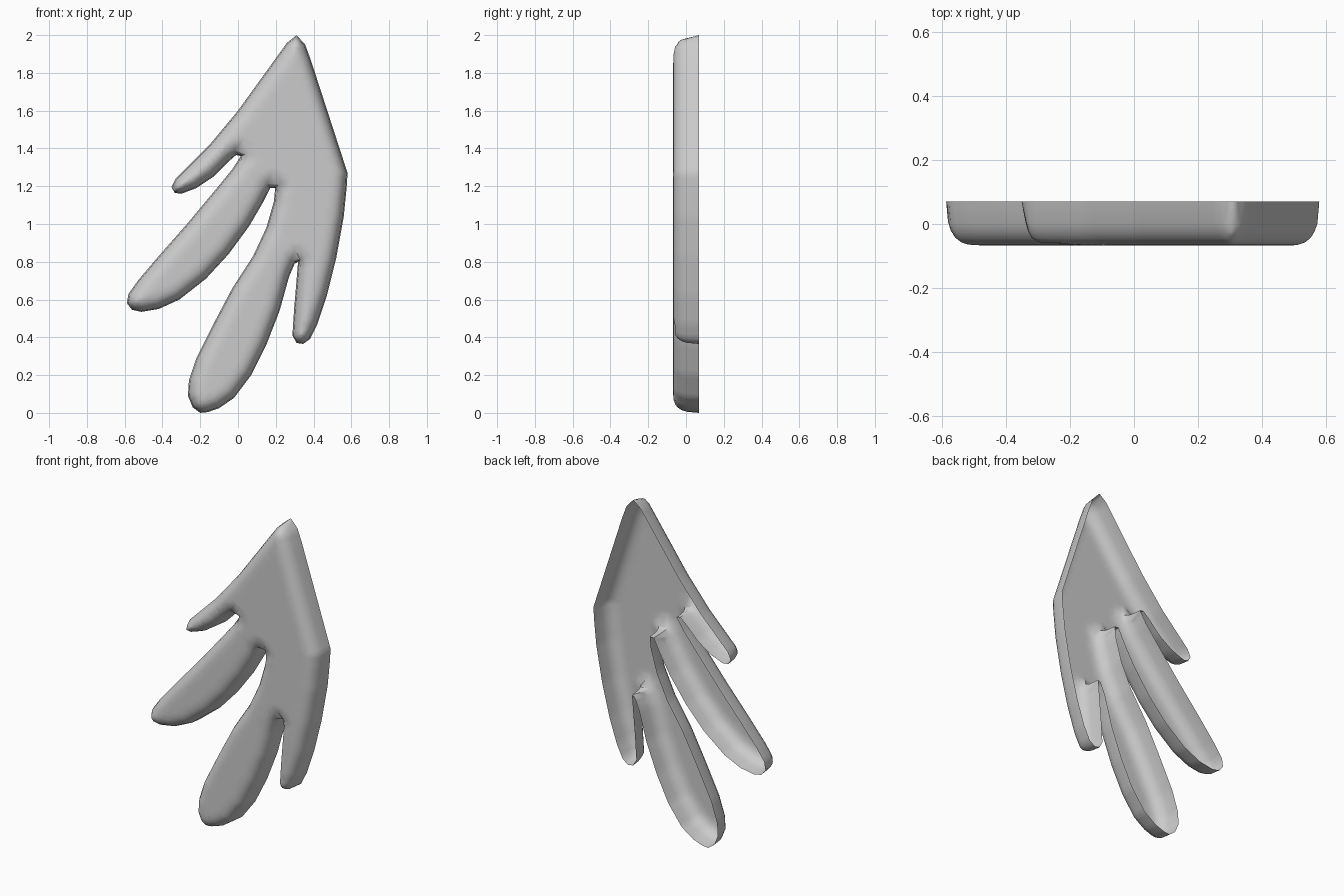
import bpy, math
from mathutils import Vector
from mathutils.geometry import delaunay_2d_cdt

if "Cube" in bpy.data.objects:
    bpy.data.objects.remove(bpy.data.objects["Cube"])

# Front silhouette (x, z), grouped by part, clockwise from the tip
tip_edge = [(.31, 2), (.355, 1.95), (.385, 1.87), (.58, 1.27)]
right_finger = [(.575, 1.19), (.56, 1.04), (.52, .82), (.47, .62), (.42, .47), (.38, .39),
                (.345, .365), (.31, .37), (.288, .41), (.297, .55), (.318, .80), (.3, .79)]
long_finger = [(.27, .72), (.22, .54), (.15, .36), (.07, .2), (-.02, .08), (-.1, .025),
               (-.16, .004), (-.2, 0), (-.24, .03), (-.265, .09), (-.26, .17), (-.22, .29),
               (-.13, .47), (-.03, .66), (.08, .83), (.15, .98), (.19, 1.12), (.197, 1.19)]
middle_finger = [(.17, 1.19), (.13, 1.11), (.06, .99), (-.05, .84), (-.17, .71), (-.31, .6),
                 (-.42, .55), (-.51, .535), (-.56, .545), (-.588, .58), (-.58, .63),
                 (-.53, .7), (-.42, .83), (-.27, 1.0), (-.12, 1.18), (-.03, 1.29), (.015, 1.36)]
small_finger = [(-.01, 1.365), (-.05, 1.33), (-.13, 1.25), (-.22, 1.19), (-.3, 1.16),
                (-.335, 1.165), (-.352, 1.195), (-.33, 1.24), (-.27, 1.3), (-.15, 1.42),
                (0, 1.6), (.13, 1.78), (.26, 1.96)]
corners = [Vector(p) for p in
           (tip_edge + right_finger + long_finger + middle_finger + small_finger)[::-1]]

# Depth of the shell as a function of distance from the rim
PROFILE = [(0, .07), (.006, 0), (.015, -.025), (.028, -.045), (.045, -.058),
           (.065, -.065), (.09, -.068), (9, -.068)]


def depth(d):
    for (d0, y0), (d1, y1) in zip(PROFILE, PROFILE[1:]):
        if d <= d1:
            return y0 + (y1 - y0) * (d - d0) / (d1 - d0)


def rim_distance(p):
    best = 9
    for a, b in zip(corners, corners[1:] + corners[:1]):
        ab = b - a
        t = max(0, min(1, (p - a).dot(ab) / ab.length_squared))
        best = min(best, (p - a - ab * t).length)
    return best


def inside(p):
    odd = False
    for a, b in zip(corners, corners[1:] + corners[:1]):
        if (a.y > p.y) != (b.y > p.y) and p.x < a.x + (p.y - a.y) * (b.x - a.x) / (b.y - a.y):
            odd = not odd
    return odd


# Rim resampled to short segments
rim = []
for a, b in zip(corners, corners[1:] + corners[:1]):
    n = max(1, math.ceil((b - a).length / .03))
    rim += [a.lerp(b, i / n) for i in range(n)]
count = len(rim)
points = list(rim)

# Rounded-edge rings stepping inward
for offset, _ in PROFILE[1:-1]:
    for i, p in enumerate(rim):
        t = (rim[(i + 1) % count] - rim[i - 1]).normalized()
        q = p + Vector((-t.y, t.x)) * offset
        if inside(q) and rim_distance(q) > offset * .85:
            points.append(q)

# Interior grid
for i in range(-24, 25):
    for j in range(81):
        q = Vector((i * .025, j * .025))
        if inside(q) and rim_distance(q) > .075:
            points.append(q)

# Triangulate, then push forward by the rim profile; the back stays open
edges = [(i, (i + 1) % count) for i in range(count)]
verts2d, _, faces, *_ = delaunay_2d_cdt(points, edges, [], 1, 1e-5)
mesh = bpy.data.meshes.new("hand_shell")
mesh.from_pydata([(p.x, depth(rim_distance(p)), p.y) for p in verts2d], [], faces)
mesh.update()
shell = bpy.data.objects.new("hand_shell", mesh)
bpy.context.collection.objects.link(shell)
bpy.context.view_layer.objects.active = shell
shell.select_set(True)
bpy.ops.object.shade_smooth_by_angle(angle=math.radians(50))
